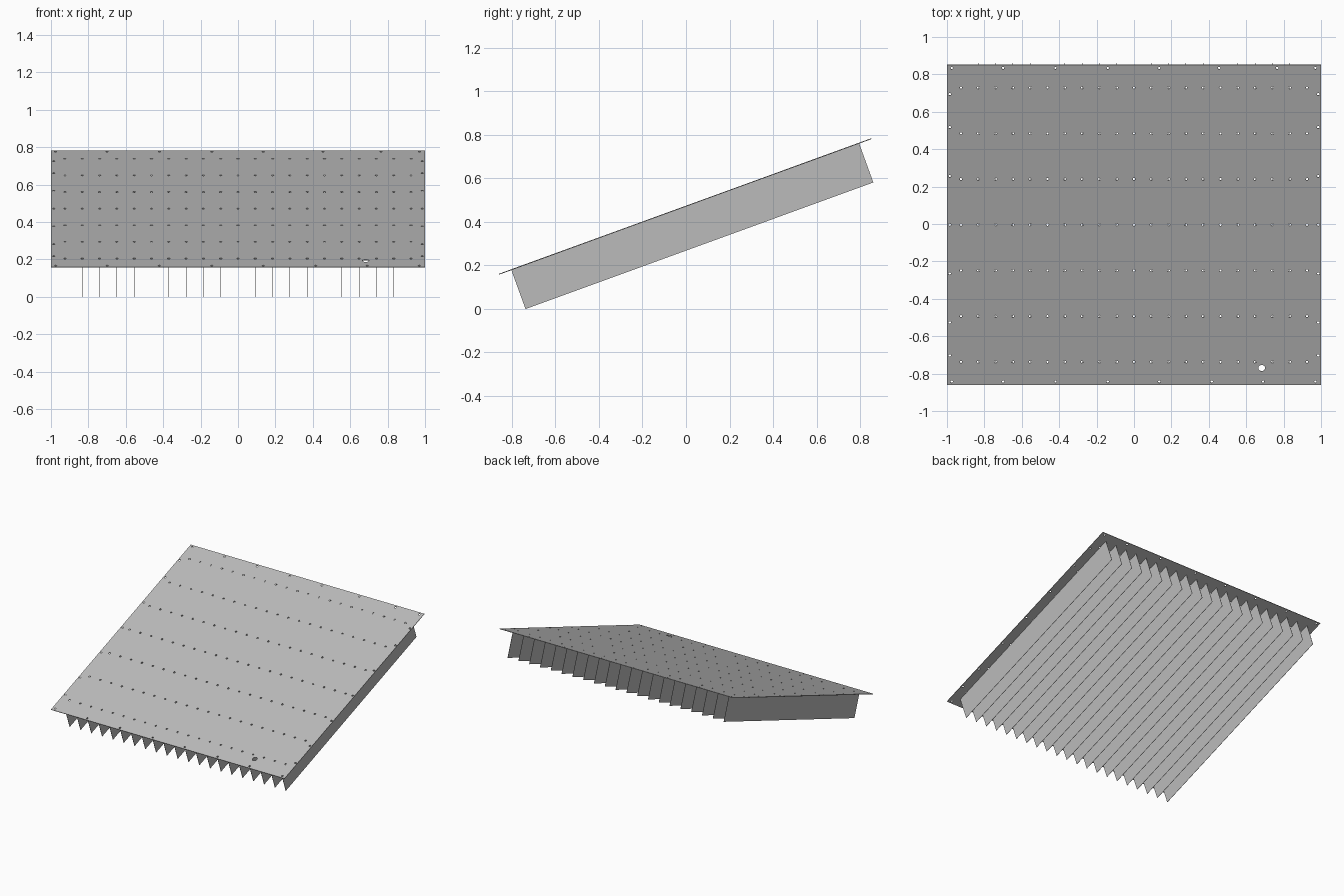
import bpy, math

default_cube = bpy.data.objects.get("Cube")
if default_cube:
    bpy.data.objects.remove(default_cube, do_unlink=True)

TILT = math.radians(20)
CENTRE = (0, -0.004, 0.47)
PLATE_W, PLATE_L, PLATE_T = 2.0, 1.82, 0.004
FIN_L, FIN_H, FIN_T = 1.70, 0.19, 0.002
FIN_X = [i * 0.0925 for i in range(-10, 11)]

grey = bpy.data.materials.new("metal grey")
grey.use_nodes = True
colour = (0.5, 0.5, 0.5, 1)
grey.diffuse_color = colour
grey.node_tree.nodes["Principled BSDF"].inputs["Base Color"].default_value = colour


def add_outline(curve, points):
    """Add one closed flat outline to a curve."""
    spline = curve.splines.new('POLY')
    spline.points.add(len(points) - 1)
    for p, (x, y) in zip(spline.points, points):
        p.co = (x, y, 0, 1)
    spline.use_cyclic_u = True


def circle(x, y, r, n):
    return [(x + r * math.cos(math.tau * i / n), y + r * math.sin(math.tau * i / n))
            for i in range(n)]


def place(obj):
    obj.location = CENTRE
    obj.rotation_euler = (TILT, 0, 0)


# Hole positions: rows over the fins, then the rim
holes = [(x, row * 0.26) for x in FIN_X for row in range(-3, 4)]
for y in (0, 0.277, 0.555, 0.743):
    holes += [(sx * 0.985, sy * y) for sx in (-1, 1) for sy in ((-1, 1) if y else (1,))]
shared_x = [-0.975, -0.70, -0.42, -0.14, 0.135, 0.97]
holes += [(x, 0.892) for x in shared_x + [0.455, 0.765]]
holes += [(x, -0.892) for x in shared_x + [0.415, 0.69]]

# Perforated cover plate
sheet = bpy.data.curves.new("cover_plate", 'CURVE')
sheet.dimensions = '2D'
sheet.fill_mode = 'BOTH'
sheet.extrude = PLATE_T / 2
w, l = PLATE_W / 2, PLATE_L / 2
add_outline(sheet, [(-w, -l), (w, -l), (w, l), (-w, l)])
for x, y in holes:
    add_outline(sheet, circle(x, y, 0.007, 10))
add_outline(sheet, circle(0.683, -0.815, 0.018, 24))
plate = bpy.data.objects.new("cover_plate", sheet)
bpy.context.collection.objects.link(plate)
bpy.ops.object.select_all(action='DESELECT')
plate.select_set(True)
bpy.context.view_layer.objects.active = plate
bpy.ops.object.convert(target='MESH')
plate = bpy.context.object
plate.data.materials.clear()
plate.data.materials.append(grey)
place(plate)

# Row of thin fins hanging square to the plate
bpy.ops.mesh.primitive_cube_add(size=1)
first = bpy.context.object
fin_mesh = first.data
fin_mesh.name = "fin"
for v in fin_mesh.vertices:
    v.co = (v.co.x * FIN_T, v.co.y * FIN_L, (v.co.z - 0.5) * FIN_H - PLATE_T / 2)
fin_mesh.materials.append(grey)
for i, x in enumerate(FIN_X):
    fin = first if i == 0 else bpy.data.objects.new("fin", fin_mesh)
    if i:
        bpy.context.collection.objects.link(fin)
    fin.name = f"fin_{i + 1}"
    place(fin)
    fin.location.x = x
